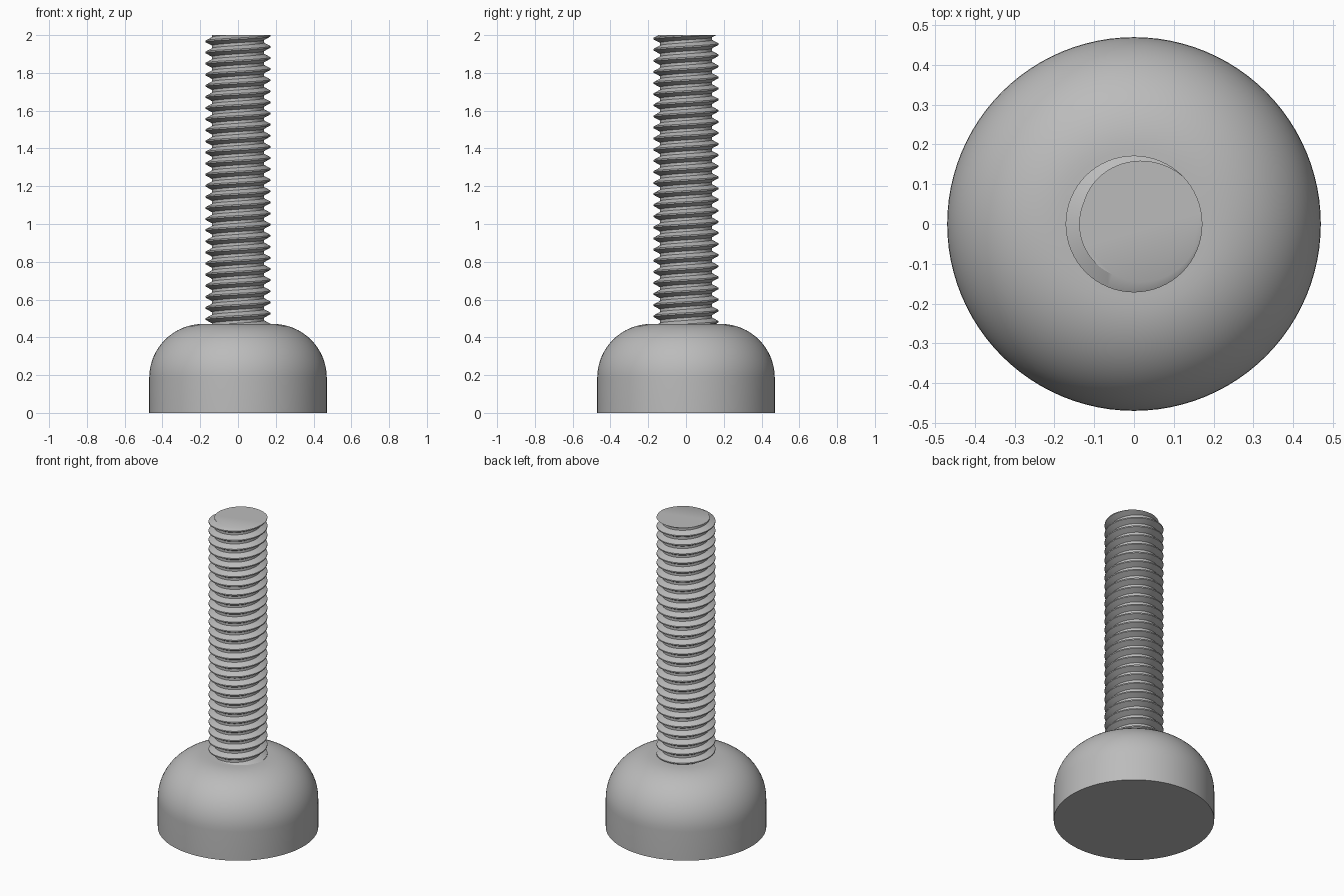
import bpy, bmesh, math
from mathutils import Vector

old = bpy.data.objects.get("Cube")
if old:
    bpy.data.objects.remove(old, do_unlink=True)

HEAD_R, HEAD_H, FILLET = 0.47, 0.471, 0.285
CREST, ROOT, PITCH = 0.172, 0.138, 0.0588
TOP, STEPS = 2.0, 64
CREST_ANGLE = math.radians(22)   # where the crest meets the end face

grey = bpy.data.materials.new("plain_grey")
grey.use_nodes = True
colour = (0.5, 0.5, 0.5, 1)
grey.diffuse_color = colour
grey.node_tree.nodes["Principled BSDF"].inputs["Base Color"].default_value = colour


def make_object(name, bm):
    bmesh.ops.recalc_face_normals(bm, faces=bm.faces)
    mesh = bpy.data.meshes.new(name)
    bm.to_mesh(mesh)
    bm.free()
    mesh.materials.append(grey)
    obj = bpy.data.objects.new(name, mesh)
    bpy.context.collection.objects.link(obj)
    bpy.ops.object.select_all(action="DESELECT")
    obj.select_set(True)
    bpy.context.view_layer.objects.active = obj
    bpy.ops.object.shade_smooth_by_angle(angle=math.radians(30))
    return obj


def spin_profile(points, angle, steps, rise=0.0):
    """Sweep a profile of (radius, height) points about z, climbing by rise per step."""
    bm = bmesh.new()
    verts = [bm.verts.new((r, 0, z)) for r, z in points]
    edges = [bm.edges.new(pair) for pair in zip(verts, verts[1:])]
    bmesh.ops.spin(bm, geom=verts + edges, cent=(0, 0, 0), axis=(0, 0, 1),
                   dvec=(0, 0, rise), angle=angle, steps=steps)
    bmesh.ops.remove_doubles(bm, verts=bm.verts, dist=1e-4)
    return bm


# Rounded knob head
arc = [(HEAD_R - FILLET + FILLET * math.cos(a), HEAD_H - FILLET + FILLET * math.sin(a))
       for a in (math.pi / 2 * i / 16 for i in range(17))]
profile = [(0, 0), (HEAD_R, 0)] + arc + [(0, HEAD_H)]
make_object("knob_head", spin_profile(profile, math.tau, 96))

# Threaded shaft: one tooth swept along a helix, starting inside the head
turns = math.ceil((TOP - HEAD_H) / PITCH) + 4
crest_z = TOP - PITCH * (CREST_ANGLE / math.tau + turns - 2)
tooth = [(ROOT, -1 / 2), (ROOT, -3 / 8), (CREST, -1 / 16),
         (CREST, 1 / 16), (ROOT, 3 / 8), (ROOT, 1 / 2)]
tooth = [(r, crest_z + f * PITCH) for r, f in tooth]
bm = spin_profile(tooth, math.tau * turns, STEPS * turns, PITCH / STEPS)

# Square off both ends of the shaft and cap them
for z, side in ((TOP, 1), (HEAD_H - 0.03, -1)):
    cut = bmesh.ops.bisect_plane(
        bm, geom=bm.verts[:] + bm.edges[:] + bm.faces[:], dist=1e-5,
        plane_co=Vector((0, 0, z)), plane_no=Vector((0, 0, side)), clear_outer=True)
    rim = [e for e in cut["geom_cut"] if isinstance(e, bmesh.types.BMEdge)]
    bmesh.ops.edgeloop_fill(bm, edges=rim)
make_object("threaded_shaft", bm)
